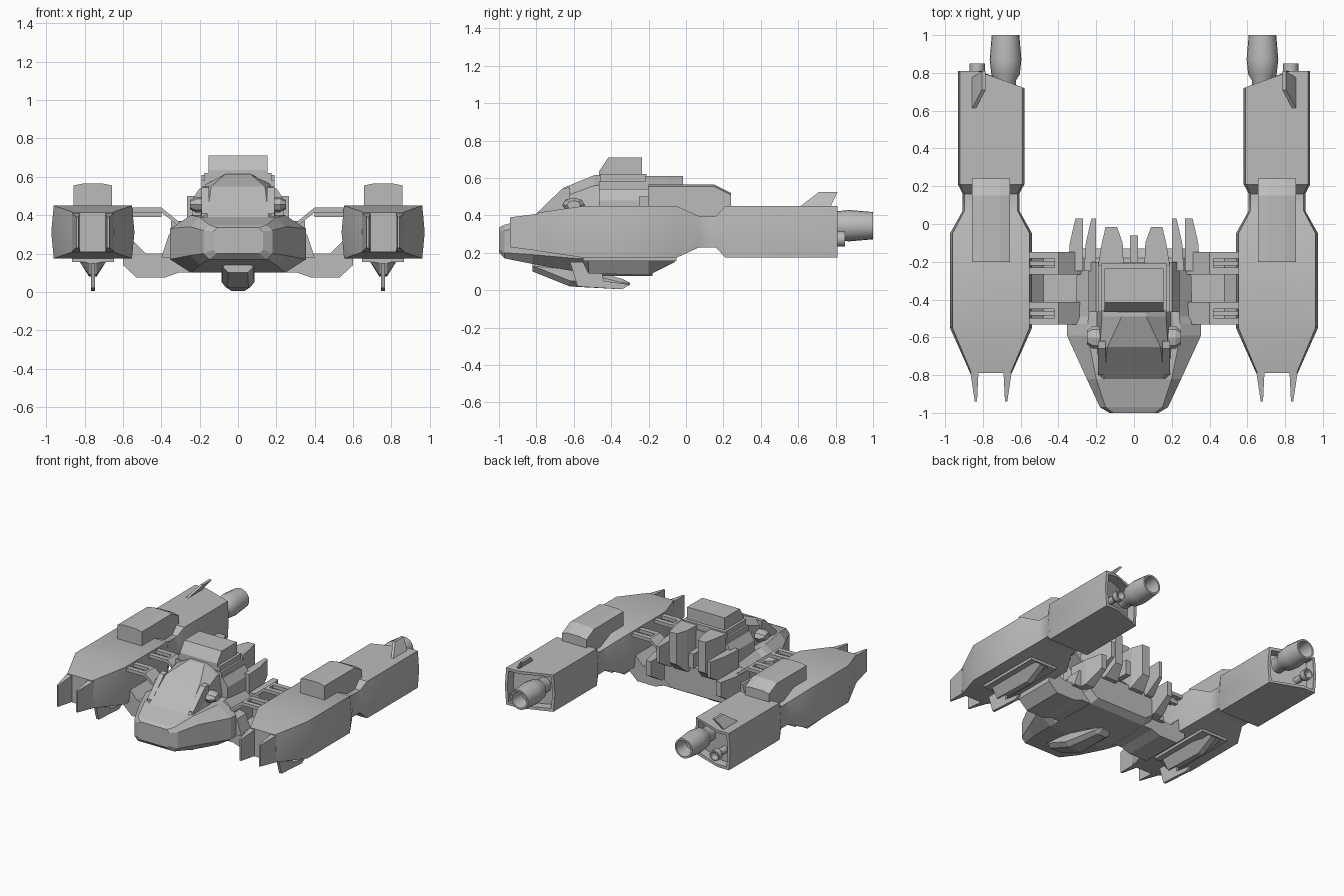
import bpy, bmesh
from math import cos, sin, tau, radians

cube = bpy.data.objects.get("Cube")
if cube:
    bpy.data.objects.remove(cube, do_unlink=True)

grey = (.5, .5, .5, 1)
hull_grey = bpy.data.materials.new("hull grey")
hull_grey.use_nodes = True
hull_grey.diffuse_color = grey
shader = next(node for node in hull_grey.node_tree.nodes if node.type == 'BSDF_PRINCIPLED')
shader.inputs["Base Color"].default_value = grey


def loft(name, rings, mirror=False, smooth=False):
    """Skin closed rings of points, cap both ends and optionally mirror across the centre."""
    bm = bmesh.new()
    loops = [[bm.verts.new(point) for point in ring] for ring in rings]
    count = len(loops[0])
    for near, far in zip(loops, loops[1:]):
        for i in range(count):
            bm.faces.new((near[i - 1], near[i], far[i], far[i - 1]))
    bm.faces.new(loops[0])
    bm.faces.new(loops[-1])
    bmesh.ops.recalc_face_normals(bm, faces=bm.faces)
    mesh = bpy.data.meshes.new(name)
    bm.to_mesh(mesh)
    bm.free()
    mesh.materials.append(hull_grey)
    part = bpy.data.objects.new(name, mesh)
    bpy.context.collection.objects.link(part)
    if mirror:
        part.modifiers.new("mirror", 'MIRROR')
    if smooth:
        bpy.ops.object.select_all(action='DESELECT')
        part.select_set(True)
        bpy.context.view_layer.objects.active = part
        bpy.ops.object.shade_smooth_by_angle(angle=radians(35))


def extrude_x(name, profile, left, right, mirror=False):
    loft(name, [[(x, y, z) for y, z in profile] for x in (left, right)], mirror)


def extrude_y(name, profile, front, back, mirror=False):
    loft(name, [[(x, y, z) for x, z in profile] for y in (front, back)], mirror)


def quad(y, left, right, low, high):
    """Rectangular cross-section."""
    return [(left, y, low), (right, y, low), (right, y, high), (left, y, high)]


def box(name, left, right, front, back, low, high, mirror=False):
    loft(name, [quad(y, left, right, low, high) for y in (front, back)], mirror)


def bevelled(y, half, low, high, inset=.03, drop=.03, centre=0):
    """Eight-sided cross-section with bevelled corners."""
    side = [(half - inset, low), (half, low + drop), (half, high - drop), (half - inset, high)]
    return ([(centre + x, y, z) for x, z in side]
            + [(centre - x, y, z) for x, z in reversed(side)])


def dome(y, base, shoulder, top, low, middle, high):
    """Cross-section that narrows in two steps towards the top."""
    side = [(base, low), (shoulder, middle), (top, high)]
    return [(x, y, z) for x, z in side] + [(-x, y, z) for x, z in reversed(side)]


def lathe(name, profile, centre, height, sides):
    loft(name, [[(centre + radius * cos(tau * i / sides), y, height + radius * sin(tau * i / sides))
                 for i in range(sides)] for radius, y in profile], mirror=True, smooth=True)


# Engine nacelles: pinched waist, bowed sides, slanted and recessed tail
pod_x = .757
pod_middle = .312


def nacelle_ring(y, half, tall, slant=0):
    low, high = pod_middle - tall, pod_middle + tall
    knee, corner = half * .4, half * .94
    outline = [(-corner, low), (knee, low), (corner, low), (half, pod_middle),
               (corner, high), (knee, high), (-corner, high), (-half, pod_middle)]
    return [(pod_x + x, y - slant * max(0, knee - x) / (knee + half), z) for x, z in outline]


full = dict(half=.217, tall=.138)
waist = dict(half=.15, tall=.083)
tail = dict(half=.176, tall=.138)
recess = dict(half=.155, tall=.118, slant=.09)
loft("nacelle", [
    nacelle_ring(-.79, half=.11, tall=.103),
    nacelle_ring(-.55, **full),
    nacelle_ring(-.05, **full),
    nacelle_ring(.07, **waist),
    nacelle_ring(.16, **waist),
    nacelle_ring(.21, **tail),
    nacelle_ring(.81, slant=.09, **tail),
    nacelle_ring(.81, **recess),
    nacelle_ring(.74, **recess)], mirror=True, smooth=True)

# Twin prongs at the front of each nacelle
for name, side in (("inner_prong", -1), ("outer_prong", 1)):
    root = quad(-.78, pod_x + side * .066, pod_x + side * .11, low=.21, high=.41)
    tip = quad(-.94, pod_x + side * .074, pod_x + side * .086, low=.23, high=.39)
    loft(name, [root, tip], mirror=True)

# Hollow exhaust nozzles
lathe("main_nozzle", [(.055, .7), (.055, .76), (.075, .79), (.084, .87), (.073, 1), (.06, 1), (.05, .9)],
      centre=.68, height=.345, sides=20)
lathe("small_nozzle", [(.025, .7), (.025, .79), (.04, .81), (.04, .85), (.03, .85), (.02, .81)],
      centre=.83, height=.273, sides=12)

# Housing on each nacelle
loft("nacelle_housing", [
    bevelled(y, half=.1, low=.35, high=high, inset=.05, drop=.01, centre=pod_x)
    for y, high in ((-.2, .565), (.15, .565), (.24, .52))], mirror=True)

# Leaning tail fin
fin = [(.845, .6, .44), (.845, .77, .44), (.785, .81, .525), (.785, .71, .525)]
loft("tail_fin", [[(x + shift, y, z) for x, y, z in fin] for shift in (0, .02)], mirror=True)

# Keel and blade below each nacelle
extrude_y("nacelle_keel_plate", [(pod_x + side * width, z) for side, width, z in
                                 ((-1, .11, .18), (-1, .11, .155), (1, .11, .155), (1, .11, .18))],
          front=-.55, back=-.05, mirror=True)
loft("nacelle_keel", [
    [(pod_x - .07, y, .16), (pod_x - .02, y, low), (pod_x + .02, y, low), (pod_x + .07, y, .16)]
    for y, low in ((-.55, .15), (-.52, .09), (-.2, .08), (-.06, .15))], mirror=True)
extrude_x("keel_blade", [(-.62, .15), (-.58, .02), (-.34, .005), (-.3, .03), (-.44, .05), (-.46, .15)],
          left=pod_x - .01, right=pod_x + .01, mirror=True)

# Main hull: wedge nose, wide middle, narrower stern
loft("hull", [
    bevelled(-1, half=.13, low=.2, high=.335, inset=.02, drop=.02),
    bevelled(-.97, half=.18, low=.17, high=.35),
    bevelled(-.82, half=.25, low=.14, high=.39, inset=.05, drop=.05),
    bevelled(-.59, half=.355, low=.1, high=.4, inset=.11, drop=.07),
    bevelled(-.53, half=.355, low=.1, high=.4, inset=.11, drop=.07),
    bevelled(-.49, half=.31, low=.1, high=.4, inset=.07, drop=.07),
    bevelled(-.18, half=.3, low=.1, high=.38, inset=.07, drop=.06),
    bevelled(-.13, half=.28, low=.13, high=.33, inset=.07, drop=.05)])

# Chin pod
loft("chin_pod", [
    bevelled(-.82, half=.08, low=.1, high=.16),
    bevelled(-.62, half=.085, low=.02, high=.14),
    bevelled(-.34, half=.065, low=.005, high=.06, drop=.02),
    bevelled(-.3, half=.04, low=.03, high=.04, inset=.01, drop=.004)])

# Cockpit canopy with side rails and round sensors
loft("canopy", [
    dome(-.82, base=.19, shoulder=.18, top=.16, low=.36, middle=.38, high=.39),
    dome(-.65, base=.2, shoulder=.18, top=.14, low=.37, middle=.5, high=.55),
    dome(-.49, base=.2, shoulder=.17, top=.065, low=.37, middle=.56, high=.615),
    dome(-.42, base=.2, shoulder=.17, top=.065, low=.37, middle=.56, high=.615)])
extrude_x("canopy_rail", [(-.8, .37), (-.8, .41), (-.66, .545), (-.62, .55), (-.62, .37)],
          left=.15, right=.19, mirror=True)
loft("side_sensor", [
    [(x, -.6 + .06 * size * cos(tau * i / 8), .455 + .04 * size * sin(tau * i / 8)) for i in range(8)]
    for x, size in ((.16, 1), (.22, 1), (.25, .6))], mirror=True)

# Stepped upper deck and top turret
loft("shoulder_deck", [dome(y, base=.24, shoulder=.24, top=.2, low=.36, middle=.48, high=.54)
                       for y in (-.465, -.2)])
box("middle_deck", left=-.19, right=.19, front=-.465, back=-.2, low=.53, high=.58)
box("upper_deck", left=-.175, right=.175, front=-.46, back=-.21, low=.57, high=.62)
extrude_x("turret", [(-.465, .61), (-.465, .635), (-.415, .71), (-.235, .71), (-.235, .61)],
          left=-.155, right=.155)

# Rear spurs, spine and swept fins behind the deck
loft("rear_spur", [
    quad(-.22, left=.055, right=.19, low=.3, high=.61),
    quad(-.1, left=.06, right=.17, low=.3, high=.61),
    quad(-.015, left=.09, right=.15, low=.38, high=.61)], mirror=True)
box("rear_spine", left=-.02, right=.02, front=-.24, back=-.06, low=.36, high=.47)
for name, inner, outer, low, high in (("inner_fin", .2, .225, .3, .5), ("outer_fin", .27, .31, .18, .37)):
    loft(name, [
        quad(-.25, inner, outer + .04, low, high),
        quad(-.1, inner, outer + .03, low, high),
        quad(.03, inner, outer, low + .08, high)], mirror=True)

# Wing beams joining hull and nacelles
extrude_y("lower_beam", [(.24, .1), (.31, .1), (.38, .075), (.53, .075), (.6, .14),
                         (.6, .3), (.545, .265), (.48, .2), (.24, .2)],
          front=-.5, back=-.18, mirror=True)


def strut_profile(reach):
    """Thin arm that slopes up from the hull and runs level outwards."""
    lower = [(.27, .31), (.4, .415), (reach, .415)]
    return lower + [(x, z + .025) for x, z in reversed(lower)]


for end, middle in (("rear", -.207), ("front", -.473)):
    for edge in (-.042, .042):
        extrude_y(end + "_strut", strut_profile(reach=.57),
                  front=middle + edge - .018, back=middle + edge + .018, mirror=True)
    extrude_y(end + "_strut_link", strut_profile(reach=.42),
              front=middle - .03, back=middle + .03, mirror=True)
    box(end + "_strut_bar", left=.4, right=.57, front=middle - .012, back=middle + .012,
        low=.39, high=.42, mirror=True)
    extrude_y(end + "_strut_brace", [(.3, .18), (.4, .18), (.36, .3), (.3, .32)],
              front=middle - .055, back=middle + .055, mirror=True)
